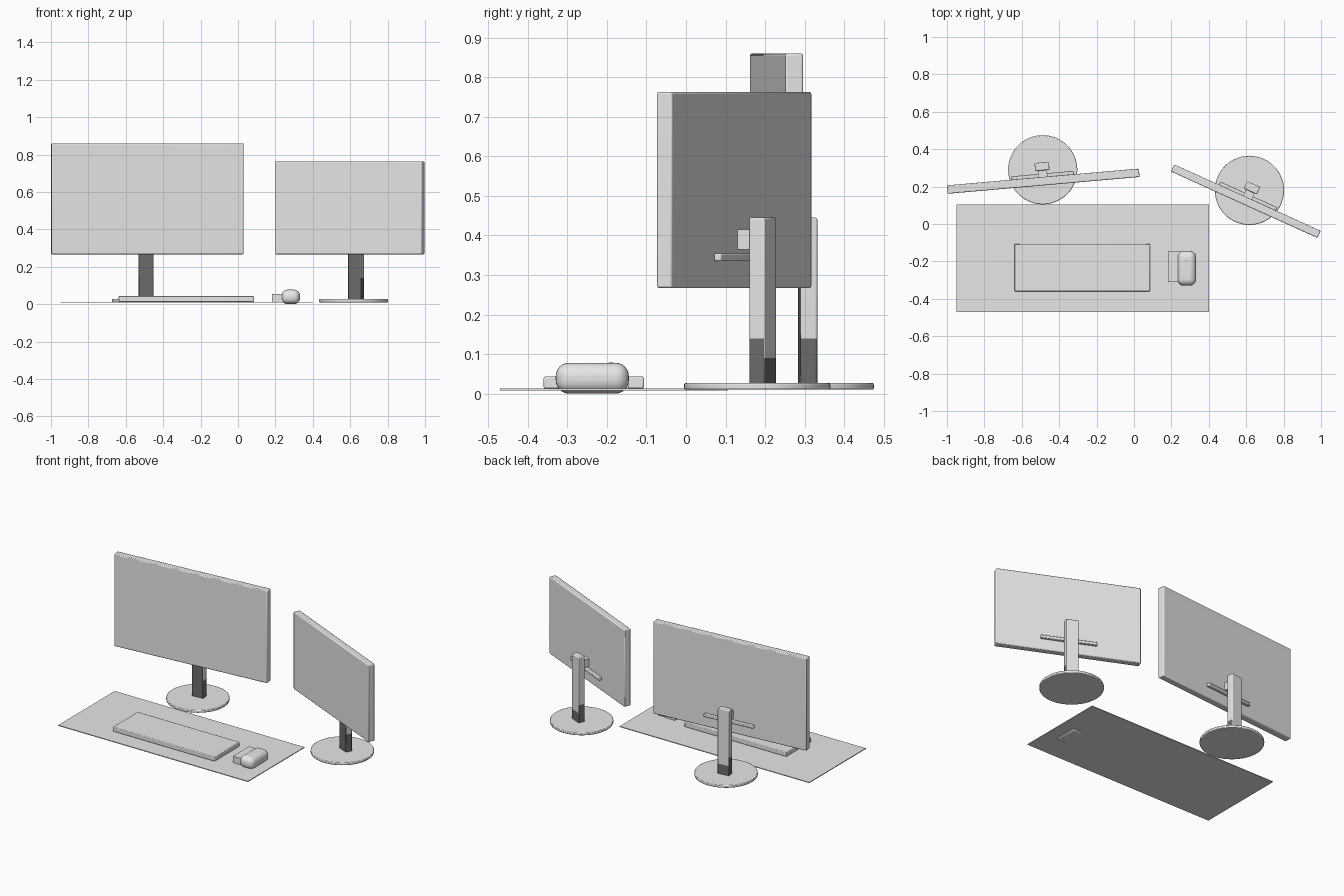
import bpy, bmesh
from math import radians, cos, sin
from mathutils import Matrix, Vector

cube = bpy.data.objects.get("Cube")
if cube:
    bpy.data.objects.remove(cube, do_unlink=True)


def material(name, value):
    m = bpy.data.materials.new(name)
    m.use_nodes = True
    colour = (value, value, value, 1)
    m.diffuse_color = colour
    m.node_tree.nodes["Principled BSDF"].inputs["Base Color"].default_value = colour
    return m


LIGHT = material("light grey", 0.8)
DARK = material("dark grey", 0.15)


def finish(name, bm, loc, turn=0, bevel=0, segments=2):
    mesh = bpy.data.meshes.new(name)
    bm.to_mesh(mesh)
    bm.free()
    mesh.materials.append(LIGHT)
    mesh.materials.append(DARK)
    obj = bpy.data.objects.new(name, mesh)
    bpy.context.collection.objects.link(obj)
    obj.location = loc
    obj.rotation_euler.z = turn
    if bevel:
        mod = obj.modifiers.new("Rounded edges", 'BEVEL')
        mod.width = bevel
        mod.segments = segments
        mod.limit_method = 'ANGLE'
    bpy.ops.object.select_all(action='DESELECT')
    obj.select_set(True)
    bpy.context.view_layer.objects.active = obj
    bpy.ops.object.shade_smooth_by_angle(angle=radians(35))
    return obj


def box(name, centre, size, turn=0, bevel=0, segments=2):
    bm = bmesh.new()
    bmesh.ops.create_cube(bm, size=1, matrix=Matrix.Diagonal((*size, 1)))
    return finish(name, bm, centre, turn, bevel, segments)


def disc(name, centre, radius, height):
    bm = bmesh.new()
    bmesh.ops.create_cone(bm, cap_ends=True, segments=64, radius1=radius,
                          radius2=radius, depth=height)
    return finish(name, bm, centre, 0, 0.004)


def pole(name, x, y, turn):
    # Upright with a dark front and a dark foot that is lower at the back
    bottom, top, side_line, back_line = 0.02, 0.445, 0.14, 0.09
    bm = bmesh.new()
    bmesh.ops.create_cube(bm, size=1, matrix=Matrix.Translation((0, 0, (top + bottom) / 2))
                          @ Matrix.Diagonal((0.077, 0.043, top - bottom, 1)))
    for z in (back_line, side_line):
        bmesh.ops.bisect_plane(bm, geom=bm.verts[:] + bm.edges[:] + bm.faces[:],
                               plane_co=(0, 0, z), plane_no=(0, 0, 1))
    bm.normal_update()
    for f in bm.faces:
        z = f.calc_center_median().z
        limit = back_line if f.normal.y > 0.5 else side_line
        if f.normal.y < -0.5 or z < limit:
            f.material_index = 1
    return finish(name, bm, (x, y, 0), turn, 0.005)


def monitor(side, x, y, degrees, width, top, thick, base):
    turn = radians(degrees)
    back = Vector((-sin(turn), cos(turn)))
    low = 0.267

    def behind(distance):
        return Vector((x, y)) + back * distance

    box(side + "_screen", (x, y, (low + top) / 2), (width, thick, top - low), turn, 0.005)
    p = behind(thick / 2 + 0.008)
    box(side + "_back_bar", (*p, 0.345), (0.335, 0.02, 0.02), turn, 0.004)
    p = behind(0.079)
    pole(side + "_stand_pole", *p, turn)
    p = behind(0.05)
    box(side + "_pole_mount", (*p, 0.39), (0.05, 0.06, 0.05), turn)
    disc(side + "_stand_base", (*base, 0.0185), 0.185, 0.017)


monitor("right", -0.485, 0.229, 5, 1.03, 0.86, 0.045, (-0.488, 0.29))
monitor("left", 0.598, 0.122, -24.4, 0.86, 0.763, 0.042, (0.617, 0.18))

# Desk mat and keyboard
box("desk_mat", (-0.275, -0.183, 0.0105), (1.35, 0.575, 0.005))
box("keyboard", (-0.277, -0.233, 0.028), (0.725, 0.254, 0.03), 0, 0.004)

# Mouse with its side block and scroll wheel
box("mouse_body", (0.282, -0.237, 0.039), (0.1, 0.185, 0.078), 0, 0.034, 6)
box("mouse_side_block", (0.215, -0.228, 0.034), (0.068, 0.165, 0.042))
bm = bmesh.new()
bmesh.ops.create_cone(bm, cap_ends=True, segments=24, radius1=0.012, radius2=0.012,
                      depth=0.01, matrix=Matrix.Rotation(radians(90), 4, 'Y'))
finish("mouse_wheel", bm, (0.282, -0.19, 0.068))
